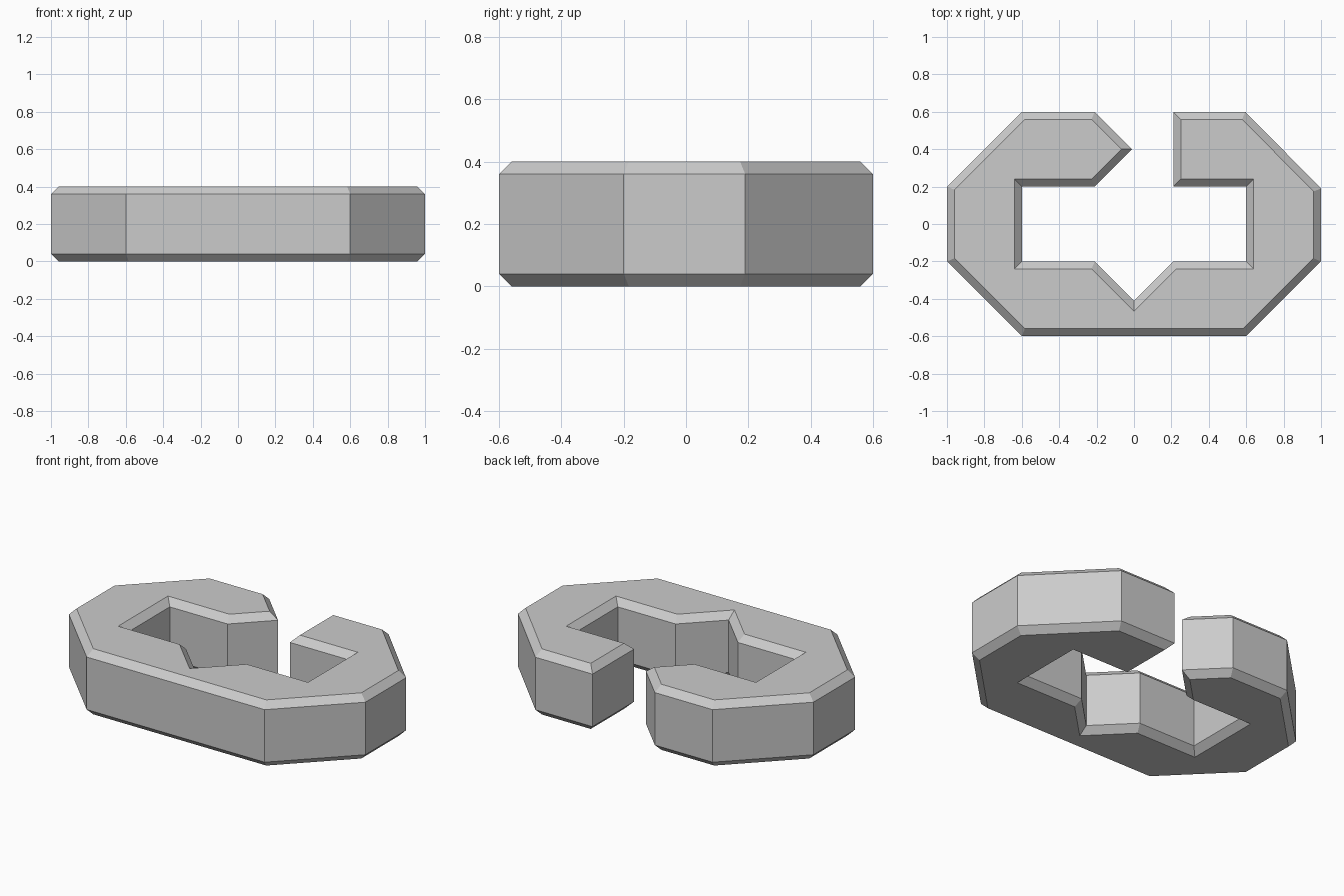
import bpy
import bmesh

cube = bpy.data.objects.get("Cube")
if cube:
    bpy.data.objects.remove(cube, do_unlink=True)

HEIGHT = 0.4
CHAMFER = 0.04

# Grey material
grey = bpy.data.materials.new("plain grey")
grey.use_nodes = True
colour = (0.6, 0.6, 0.6, 1)
grey.diffuse_color = colour
grey.node_tree.nodes["Principled BSDF"].inputs["Base Color"].default_value = colour

# Link outline, counter-clockwise: outer octagon, square end, inner slot, pointed end
outline = [
    (-1, -0.2), (-0.6, -0.6), (0.6, -0.6), (1, -0.2), (1, 0.19), (0.595, 0.6),
    (0.21, 0.6), (0.21, 0.2),
    (0.6, 0.2), (0.6, -0.2), (0.21, -0.2), (0, -0.41), (-0.21, -0.2),
    (-0.6, -0.2), (-0.6, 0.2), (-0.21, 0.2),
    (-0.01, 0.4), (-0.21, 0.6), (-0.6, 0.6), (-1, 0.2),
]

# Straight walls between the two chamfers
bm = bmesh.new()
low = [bm.verts.new((x, y, CHAMFER)) for x, y in outline]
high = [bm.verts.new((x, y, HEIGHT - CHAMFER)) for x, y in outline]
caps = [bm.faces.new(high), bm.faces.new(low[::-1])]
for i in range(len(outline)):
    j = (i + 1) % len(outline)
    bm.faces.new((low[i], low[j], high[j], high[i]))
bm.normal_update()

# Chamfers: inset each cap while pushing it outwards
bmesh.ops.inset_individual(bm, faces=caps, thickness=CHAMFER, depth=CHAMFER,
                           use_even_offset=True)

mesh = bpy.data.meshes.new("open_link")
bm.to_mesh(mesh)
bm.free()
mesh.materials.append(grey)
link = bpy.data.objects.new("open_link", mesh)
bpy.context.collection.objects.link(link)
